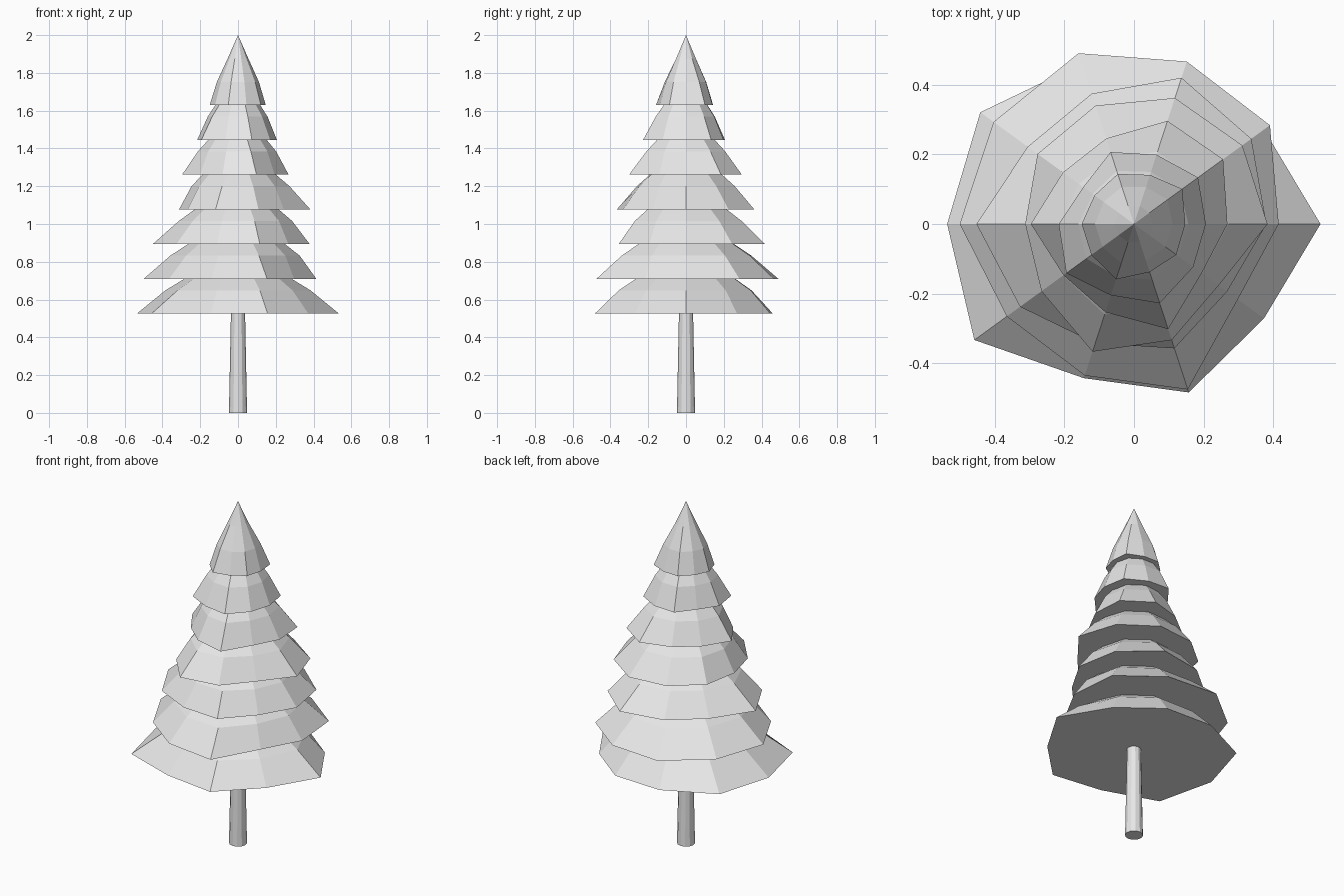
import bpy, bmesh, math

if "Cube" in bpy.data.objects:
    bpy.data.objects.remove(bpy.data.objects["Cube"])

SIDES = 10
# rim radius of every tier, at steps of 36 degrees counted from +x, lowest tier first
RIMS = [
    [.535, .461, .47, .484, .545, .536, .566, .465, .508, .461],
    [.415, .482, .49, .515, .498, .50, .451, .457, .499, .368],
    [.38, .416, .441, .393, .377, .452, .404, .36, .375, .33],
    [.383, .384, .38, .357, .342, .312, .328, .385, .35, .30],
    [.268, .316, .311, .258, .252, .296, .25, .266, .317, .24],
    [.206, .227, .209, .217, .18, .216, .24, .215, .239, .21],
    [.147, .171, .148, .151, .14, .15, .151, .167, .145, .15],
]
FIRST_Z, STEP, HEIGHT = .525, .184, .371

grey = bpy.data.materials.new("pale_grey")
grey.diffuse_color = (.8, .8, .8, 1)
grey.use_nodes = True
grey.node_tree.nodes["Principled BSDF"].inputs["Base Color"].default_value = grey.diffuse_color


def finish(bm, name):
    bmesh.ops.recalc_face_normals(bm, faces=bm.faces)
    mesh = bpy.data.meshes.new(name)
    bm.to_mesh(mesh)
    bm.free()
    mesh.materials.append(grey)
    obj = bpy.data.objects.new(name, mesh)
    bpy.context.collection.objects.link(obj)
    return obj


def ring(bm, radii, z):
    n = len(radii)
    return [bm.verts.new((r * math.cos(math.tau * i / n),
                          r * math.sin(math.tau * i / n), z))
            for i, r in enumerate(radii)]


def bridge(bm, a, b):
    n = len(a)
    for i in range(n):
        j = (i + 1) % n
        bm.faces.new((a[i], a[j], b[j], b[i]))


# Foliage tiers: irregular rim, two evener rings, pointed top, flat underside
for k, rim in enumerate(RIMS):
    bm = bmesh.new()
    z = FIRST_Z + k * STEP
    mean = sum(rim) / SIDES
    low = ring(bm, rim, z)
    mid = ring(bm, [.74 * (r + mean) / 2 for r in rim], z + HEIGHT / 3)
    high = ring(bm, [.36 * mean] * SIDES, z + HEIGHT * 2 / 3)
    tip = bm.verts.new((0, 0, z + HEIGHT))
    bm.faces.new(low)
    bridge(bm, low, mid)
    bridge(bm, mid, high)
    for i in range(SIDES):
        bm.faces.new((high[i], high[(i + 1) % SIDES], tip))
    finish(bm, f"foliage_tier_{k + 1}")

# Trunk: slim tapered post
bm = bmesh.new()
foot = ring(bm, [.048] * 12, 0)
top = ring(bm, [.036] * 12, .6)
bm.faces.new(foot)
bridge(bm, foot, top)
bm.faces.new(top)
finish(bm, "trunk")
